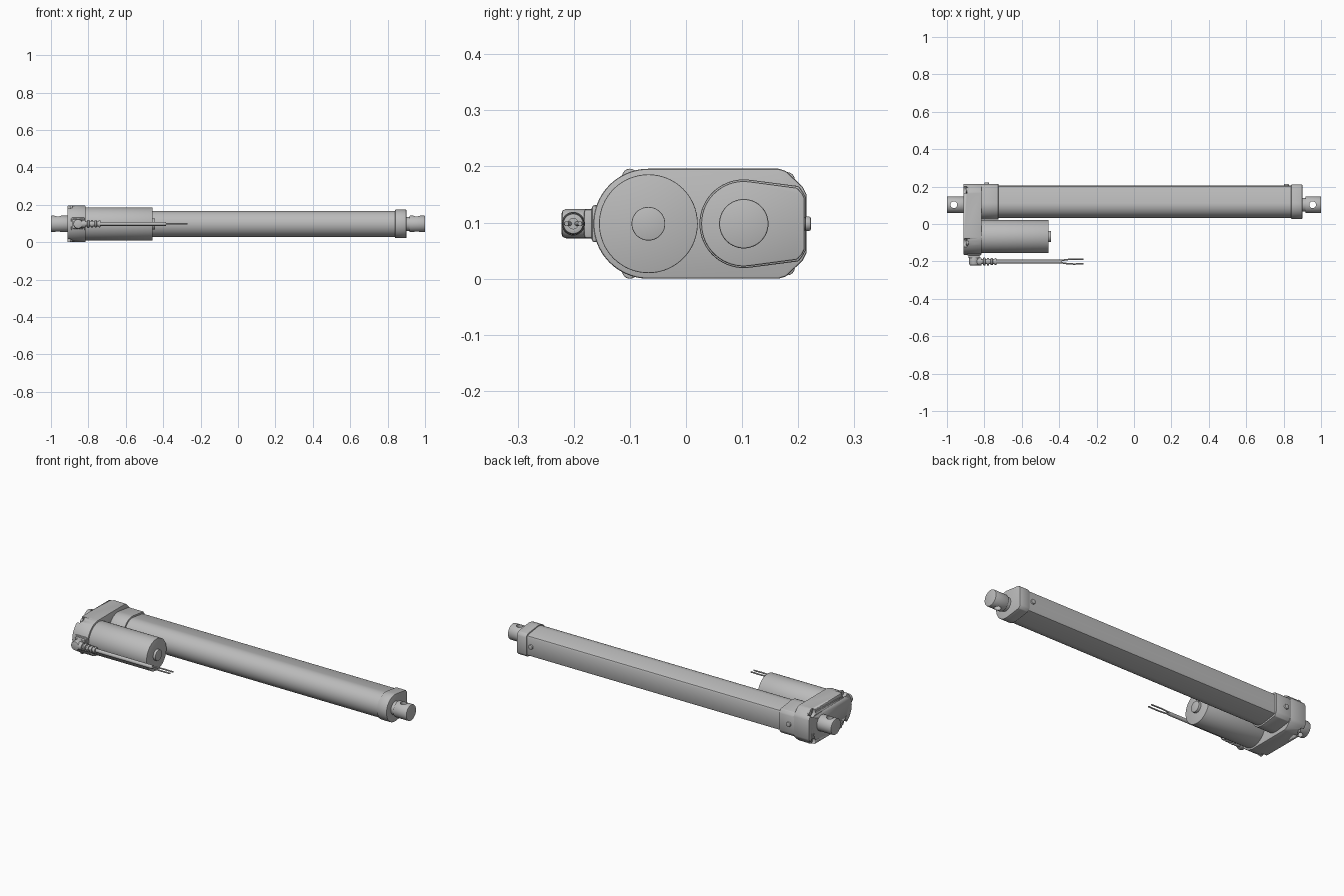
import bpy, bmesh
from math import cos, sin, radians, pi
from mathutils import Vector

cube = bpy.data.objects.get("Cube")
if cube:
    bpy.data.objects.remove(cube, do_unlink=True)

grey = bpy.data.materials.new("plain grey")
grey.use_nodes = True
grey.diffuse_color = (0.5, 0.5, 0.5, 1)
grey.node_tree.nodes["Principled BSDF"].inputs["Base Color"].default_value = grey.diffuse_color

ZC = 0.098                      # height of the shaft axis
ROD_Y, MOTOR_Y, CABLE_Y = 0.103, -0.067, -0.201


def finish(obj, bevel=0):
    obj.data.materials.append(grey)
    bpy.ops.object.select_all(action="DESELECT")
    obj.select_set(True)
    bpy.context.view_layer.objects.active = obj
    if bevel:
        mod = obj.modifiers.new("edge", "BEVEL")
        mod.width, mod.segments, mod.limit_method = bevel, 2, "ANGLE"
        bpy.ops.object.modifier_apply(modifier=mod.name)
    bpy.ops.object.shade_smooth_by_angle(angle=radians(32))
    return obj


def prism(name, outline, x0, x1, bevel=0):
    """Extrude a (y, z) outline along x."""
    bm = bmesh.new()
    face = bm.faces.new([bm.verts.new((x0, y, z)) for y, z in outline])
    new = bmesh.ops.extrude_face_region(bm, geom=[face])["geom"]
    bmesh.ops.translate(bm, vec=(x1 - x0, 0, 0),
                        verts=[v for v in new if isinstance(v, bmesh.types.BMVert)])
    bmesh.ops.recalc_face_normals(bm, faces=bm.faces)
    mesh = bpy.data.meshes.new(name)
    bm.to_mesh(mesh)
    bm.free()
    obj = bpy.data.objects.new(name, mesh)
    bpy.context.collection.objects.link(obj)
    return finish(obj, bevel)


def cylinder(name, start, end, radius, bevel=0, sides=48):
    a, b = Vector(start), Vector(end)
    bpy.ops.mesh.primitive_cylinder_add(
        vertices=sides, radius=radius, depth=(b - a).length, location=(a + b) / 2,
        rotation=(b - a).to_track_quat("Z", "Y").to_euler())
    obj = bpy.context.object
    obj.name = name
    return finish(obj, bevel)


def cut(obj, cutter):
    mod = obj.modifiers.new("cut", "BOOLEAN")
    mod.operation, mod.object, mod.solver = "DIFFERENCE", cutter, "EXACT"
    bpy.context.view_layer.objects.active = obj
    bpy.ops.object.modifier_apply(modifier=mod.name)
    bpy.data.objects.remove(cutter, do_unlink=True)


def arc(y, z, r, a0, a1, steps=32):
    angles = [radians(a0 + (a1 - a0) * i / steps) for i in range(steps + 1)]
    return [(y + r * cos(a), z + r * sin(a)) for a in angles]


def tube_outline(grow=0):
    """Round on the motor side, tapering to a flat on the back."""
    back = [(0.205 + grow, 0.046), (0.201 + grow, 0.054), (0.192 + grow, 0.058 + grow)]
    lower = [(y, ZC - h) for y, h in reversed(back)]
    upper = [(y, ZC + h) for y, h in back]
    return arc(ROD_Y, ZC, 0.070 + grow, 82, 278) + lower + upper


def wire(name, points, radius):
    curve = bpy.data.curves.new(name, "CURVE")
    curve.dimensions = "3D"
    curve.bevel_depth, curve.bevel_resolution, curve.use_fill_caps = radius, 3, True
    spline = curve.splines.new("BEZIER")
    spline.bezier_points.add(len(points) - 1)
    for p, co in zip(spline.bezier_points, points):
        p.co = co
        p.handle_left_type = p.handle_right_type = "AUTO"
    obj = bpy.data.objects.new(name, curve)
    bpy.context.collection.objects.link(obj)
    curve.materials.append(grey)


# Gear housing, with recessed screw corners on the rear face
half = 0.098
body = arc(MOTOR_Y, ZC, half, 90, 270, 40) + [
    (0.165, ZC - half), (0.178, ZC - 0.094), (0.208, ZC - 0.066), (0.215, ZC - 0.052),
    (0.215, ZC + 0.052), (0.208, ZC + 0.066), (0.178, ZC + 0.094), (0.165, ZC + half)]
housing = prism("gear_housing", body, -0.912, -0.815, 0.004)
for y, h in ((0.18, 0.082), (-0.1, 0.088)):
    for side in (-1, 1):
        z = ZC + side * h
        cut(housing, cylinder("screw_recess_cutter", (-0.93, y, z), (-0.893, y, z), 0.023))
        inner = ZC + side * (h - 0.004)
        cylinder("housing_screw", (-0.898, y, inner), (-0.885, y, inner), 0.014, 0.002, 24)

# Outer tube with collar and end cap
prism("tube_collar", tube_outline(0.009), -0.83, -0.725, 0.003)
prism("outer_tube", tube_outline(), -0.74, 0.86)
prism("tube_end_cap", tube_outline(0.006), 0.84, 0.90, 0.003)

# Button screws on the back flat
for x, y in ((-0.787, 0.214), (0.815, 0.205)):
    cylinder("back_screw", (x, y - 0.01, ZC), (x, y + 0.009, ZC), 0.013, 0.004, 24)

# Rod and mounting ends, each with a vertical pin hole
cylinder("rod", (0.88, ROD_Y, ZC), (0.93, ROD_Y, ZC), 0.037)
for name, x0, x1, hole in (("front_mount", 0.917, 1.0, 0.955),
                           ("rear_mount", -1.0, -0.90, -0.963)):
    mount = cylinder(name, (x0, ROD_Y, ZC), (x1, ROD_Y, ZC), 0.044, 0.003, 64)
    cut(mount, cylinder("pin_cutter", (hole, ROD_Y, -0.1), (hole, ROD_Y, 0.3), 0.018, 0, 32))
    finish(mount)

# Motor
cylinder("motor", (-0.83, MOTOR_Y, ZC), (-0.457, MOTOR_Y, ZC), 0.088, 0.002, 64)
cylinder("motor_boss", (-0.47, MOTOR_Y, ZC), (-0.443, MOTOR_Y, ZC), 0.030, 0.002)

# Cable outlet: stepped base, elbow and ribbed strain relief
for name, y0, y1, h, x0, x1 in (("outlet_plate", -0.168, -0.145, 0.033, -0.892, -0.818),
                                ("outlet_base", -0.182, -0.160, 0.026, -0.885, -0.825)):
    prism(name, [(y0, ZC - h), (y1, ZC - h), (y1, ZC + h), (y0, ZC + h)], x0, x1, 0.005)
cylinder("cable_elbow", (-0.855, -0.165, ZC), (-0.855, -0.222, ZC), 0.026, 0.008, 32)
cylinder("cable_outlet", (-0.855, CABLE_Y, ZC), (-0.815, CABLE_Y, ZC), 0.021, 0.003, 32)
cylinder("strain_relief", (-0.82, CABLE_Y, ZC), (-0.735, CABLE_Y, ZC), 0.013, 0, 24)
for i in range(4):
    x = -0.806 + i * 0.02
    cylinder("strain_relief_rib", (x, CABLE_Y, ZC), (x + 0.011, CABLE_Y, ZC),
             0.021 - i * 0.001, 0.002, 32)

# Cable and its two split leads
cylinder("cable", (-0.74, CABLE_Y, ZC), (-0.385, CABLE_Y, ZC), 0.010, 0, 24)
for side in (-1, 1):
    wire("cable_lead", [(-0.40, CABLE_Y + side * 0.004, ZC), (-0.345, CABLE_Y + side * 0.012, ZC),
                        (-0.27, CABLE_Y + side * 0.012, ZC)], 0.004)
